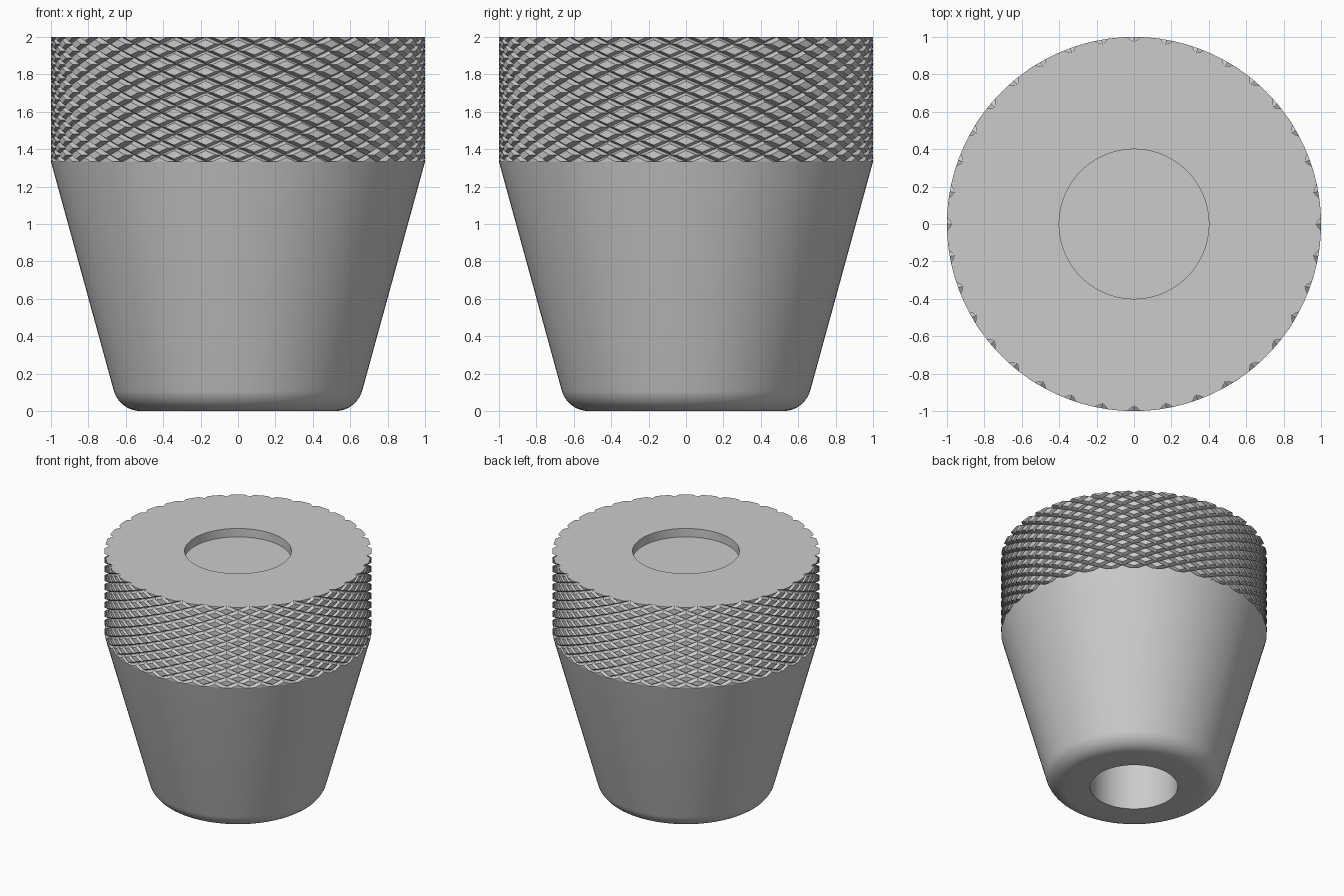
import bpy, bmesh
from math import sin, cos, pi, radians, hypot

cube = bpy.data.objects.get("Cube")
if cube:
    bpy.data.objects.remove(cube)

grey = bpy.data.materials.new("machined_grey")
grey.use_nodes = True
colour = (0.6, 0.6, 0.6, 1)
grey.diffuse_color = colour
grey.node_tree.nodes["Principled BSDF"].inputs["Base Color"].default_value = colour

BASE, TOP = 1.333, 2.0       # knurled band height range
PITCH, HALF = 10, 2          # groove spacing and half width in degrees
DEPTH = 0.03                 # groove depth
TWIST = 90                   # turn of each groove over the band


def add_object(name, bm):
    bmesh.ops.recalc_face_normals(bm, faces=bm.faces[:])
    mesh = bpy.data.meshes.new(name)
    bm.to_mesh(mesh)
    bm.free()
    mesh.materials.append(grey)
    ob = bpy.data.objects.new(name, mesh)
    bpy.context.collection.objects.link(ob)
    return ob


def lathe(name, profile, steps=128):
    bm = bmesh.new()
    verts = [bm.verts.new((r, 0, z)) for r, z in profile]
    edges = [bm.edges.new(pair) for pair in zip(verts, verts[1:])]
    bmesh.ops.spin(bm, geom=verts + edges, cent=(0, 0, 0), axis=(0, 0, 1),
                   angle=2 * pi, steps=steps)
    bmesh.ops.remove_doubles(bm, verts=bm.verts[:], dist=1e-5)
    ob = add_object(name, bm)
    bpy.ops.object.select_all(action="DESELECT")
    ob.select_set(True)
    bpy.context.view_layer.objects.active = ob
    bpy.ops.object.shade_smooth_by_angle(angle=radians(35))
    return ob


# Tapered body with a rounded foot and a blind bore underneath
fillet = 0.15
arc = [radians(-90 + 74.6 * i / 10) for i in range(11)]
foot = [(0.52 + fillet * cos(t), fillet + fillet * sin(t)) for t in arc]
lathe("tapered_body",
      [(0, 1.2), (0.33, 1.2), (0.33, 0)] + foot + [(1, BASE), (0, BASE)])

# Knurled band: a lattice that follows both directions of helical groove
stops = [0, HALF, PITCH / 2, PITCH - HALF]
n = len(stops)
count = n * 360 // PITCH


def angle_at(i):
    return (i // n) * PITCH + stops[i % n]


def groove(i):
    return DEPTH if i % n == 0 else 0


bm = bmesh.new()
grid = {}


def lattice_vert(i, j):
    key = (i % count, j - i)
    if key not in grid:
        a, b = angle_at(i), angle_at(j)
        theta = radians((a + b) / 2)
        r = 1 - max(groove(i), groove(j))
        z = BASE + (TOP - BASE) * (b - a) / 2 / TWIST
        grid[key] = bm.verts.new((r * cos(theta), r * sin(theta), z))
    return grid[key]


for i in range(count):
    for j in range(i - 10, i + 90):
        v = [lattice_vert(i, j), lattice_vert(i + 1, j),
             lattice_vert(i + 1, j + 1), lattice_vert(i, j + 1)]
        # Split crossings through their raised corner
        if (i % n in (0, n - 1)) == (j % n in (0, n - 1)) and i % n != j % n:
            split = ((0, 1, 3), (1, 2, 3))
        else:
            split = ((0, 1, 2), (0, 2, 3))
        for tri in split:
            bm.faces.new([v[k] for k in tri])

# Trim the band level at both ends
for z, up in ((TOP, 1), (BASE, -1)):
    bmesh.ops.bisect_plane(bm, geom=bm.verts[:] + bm.edges[:] + bm.faces[:],
                           dist=1e-5, plane_co=(0, 0, z), plane_no=(0, 0, up),
                           clear_outer=True)
bmesh.ops.remove_doubles(bm, verts=bm.verts[:], dist=1e-5)


def extend(edges, radius, drop):
    made = bmesh.ops.extrude_edge_only(bm, edges=edges)["geom"]
    for v in [g for g in made if isinstance(g, bmesh.types.BMVert)]:
        s = radius / hypot(v.co.x, v.co.y)
        v.co = (v.co.x * s, v.co.y * s, TOP - drop)
    return [g for g in made if isinstance(g, bmesh.types.BMEdge) and g.is_boundary]


# Flat top with a shallow round recess
rim = [e for e in bm.edges if e.is_boundary
       and all(v.co.z > TOP - 0.001 for v in e.verts)]
rim = extend(rim, 0.4, 0)
rim = extend(rim, 0.4, 0.07)
bmesh.ops.holes_fill(bm, edges=rim, sides=0)
add_object("knurled_grip", bm)
